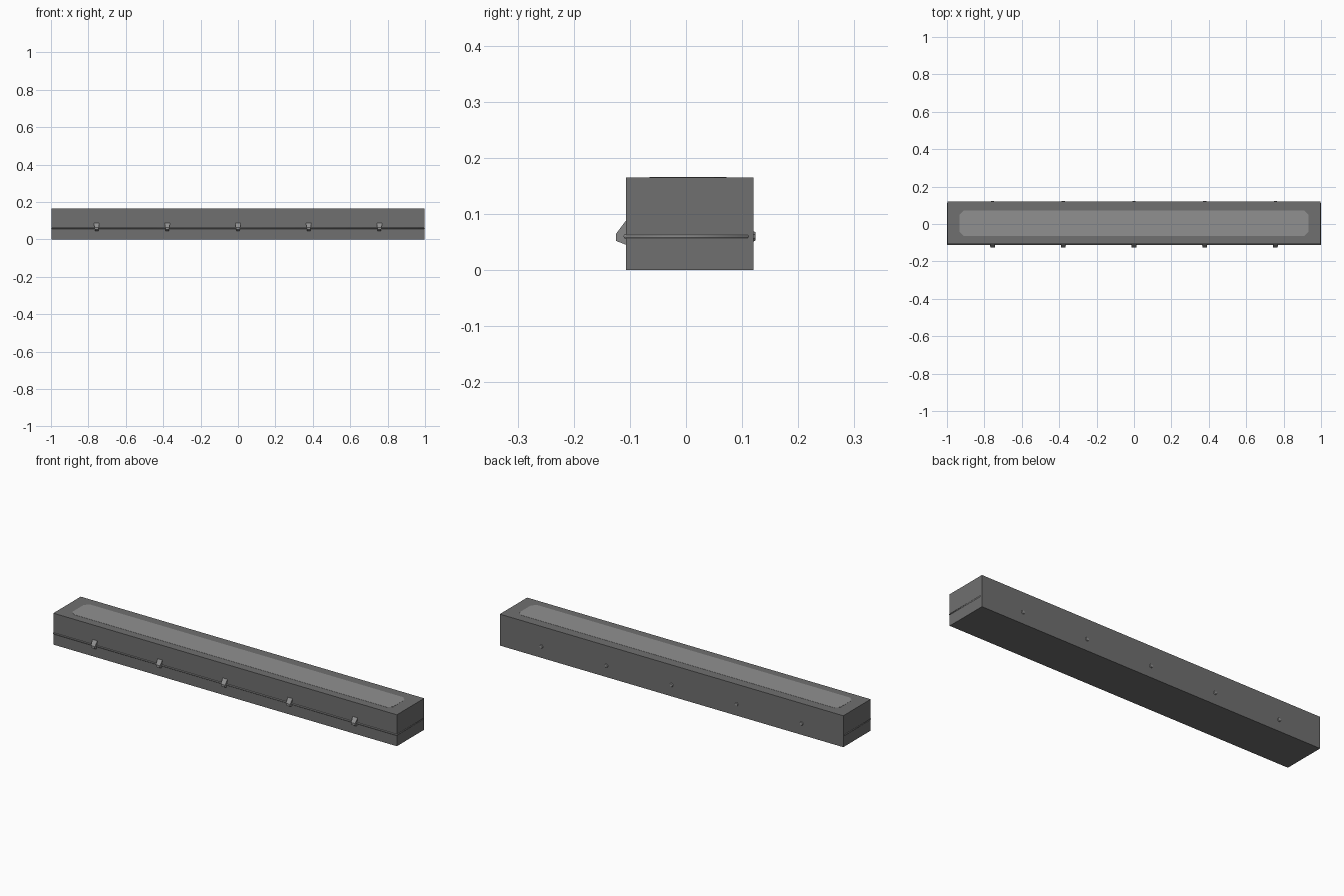
import bpy, bmesh

if "Cube" in bpy.data.objects:
    bpy.data.objects.remove(bpy.data.objects["Cube"])


def material(name, v):
    m = bpy.data.materials.new(name)
    m.diffuse_color = (v, v, v, 1)
    m.use_nodes = True
    m.node_tree.nodes["Principled BSDF"].inputs["Base Color"].default_value = m.diffuse_color
    return m


dark = material("dark_grey", 0.16)
light = material("light_grey", 0.28)


def finish(name, bm, mat):
    bmesh.ops.recalc_face_normals(bm, faces=bm.faces)
    me = bpy.data.meshes.new(name)
    bm.to_mesh(me)
    bm.free()
    ob = bpy.data.objects.new(name, me)
    bpy.context.collection.objects.link(ob)
    me.materials.append(mat)
    return ob


def loft(name, rings, mat):
    """Skin a stack of equal-length closed rings and cap both ends."""
    bm = bmesh.new()
    vs = [[bm.verts.new(p) for p in r] for r in rings]
    n = len(vs[0])
    for a, b in zip(vs, vs[1:]):
        for i in range(n):
            j = (i + 1) % n
            bm.faces.new((a[i], a[j], b[j], b[i]))
    bm.faces.new(vs[0])
    bm.faces.new(vs[-1])
    return finish(name, bm, mat)


def rect(x, y0, y1, z):
    return [(-x, y0, z), (x, y0, z), (x, y1, z), (-x, y1, z)]


# Long case body
loft("case_body", [rect(0.998, -0.107, 0.12, z) for z in (0.0, 0.165)], dark)


# Thin top panel with clipped corners
def octagon(x, y0, y1, c, z):
    return [(-x + c, y0, z), (x - c, y0, z), (x, y0 + c, z), (x, y1 - c, z),
            (x - c, y1, z), (-x + c, y1, z), (-x, y1 - c, z), (-x, y0 + c, z)]


loft("top_panel", [octagon(0.932, -0.065, 0.072, 0.022, z)
                   for z in (0.16, 0.1658)], light)

# Rounded seam running round the case, sunk below the rear face
cu = bpy.data.curves.new("seam_bead", "CURVE")
cu.dimensions = "3D"
cu.bevel_depth = 0.004
cu.bevel_resolution = 2
sp = cu.splines.new("POLY")
sp.points.add(3)
for p, co in zip(sp.points, rect(0.996, -0.1085, 0.1085, 0.06)):
    p.co = (*co, 1)
sp.use_cyclic_u = True
cu.materials.append(light)
bead = bpy.data.objects.new("seam_bead", cu)
bpy.context.collection.objects.link(bead)

# Front latches and rear hinge knobs, five of each
for i in range(5):
    x = (i - 2) * 0.378
    # (y, z, half width) side profile, wider at the top
    prof = [(-0.100, 0.088, 0.014), (-0.107, 0.088, 0.014), (-0.125, 0.064, 0.012),
            (-0.125, 0.052, 0.009), (-0.107, 0.045, 0.009), (-0.100, 0.045, 0.009)]
    loft(f"latch_{i + 1}", [[(x + s * w, y, z) for y, z, w in prof]
                            for s in (-1, 1)], light)
    rings = []
    for y, r in ((0.115, 0.010), (0.121, 0.009), (0.124, 0.007)):
        c = r * 0.4
        rings.append([(x + a, y, 0.06 + b) for a, b in
                      ((-r, -c), (-c, -r), (c, -r), (r, -c),
                       (r, c), (c, r), (-c, r), (-r, c))])
    loft(f"hinge_knob_{i + 1}", rings, light)
